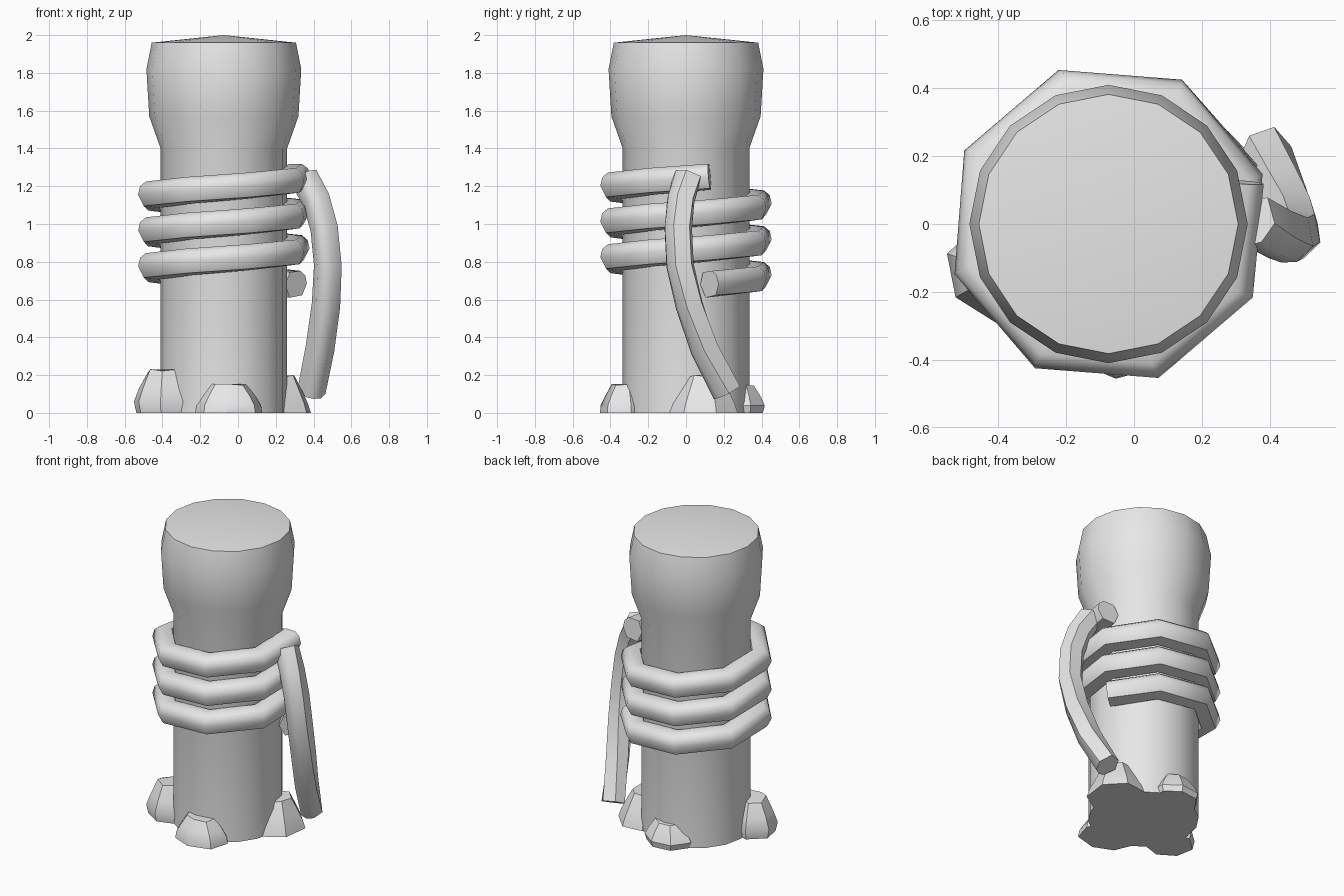
import bpy, bmesh, math, random
from mathutils import Vector

if "Cube" in bpy.data.objects:
    bpy.data.objects.remove(bpy.data.objects["Cube"], do_unlink=True)

AXIS = Vector((-0.075, 0, 0))

grey = bpy.data.materials.new("plain_grey")
grey.use_nodes = True
grey.diffuse_color = (0.8, 0.8, 0.8, 1)
grey.node_tree.nodes["Principled BSDF"].inputs["Base Color"].default_value = (0.8, 0.8, 0.8, 1)


def loft(name, rings, smooth_angle, tip=None):
    """Skin a list of point rings, closing the ends with caps or a tip."""
    bm = bmesh.new()
    loops = [[bm.verts.new(p) for p in ring] for ring in rings]
    n = len(loops[0])
    for a, b in zip(loops, loops[1:]):
        for i in range(n):
            j = (i + 1) % n
            bm.faces.new((a[i], a[j], b[j], b[i]))
    bm.faces.new(loops[0][::-1])
    if tip:
        top = bm.verts.new(tip)
        for i in range(n):
            bm.faces.new((loops[-1][i], loops[-1][(i + 1) % n], top))
    else:
        bm.faces.new(loops[-1])
    bmesh.ops.recalc_face_normals(bm, faces=bm.faces)
    mesh = bpy.data.meshes.new(name)
    bm.to_mesh(mesh)
    bm.free()
    mesh.materials.append(grey)
    obj = bpy.data.objects.new(name, mesh)
    bpy.context.collection.objects.link(obj)
    bpy.ops.object.select_all(action="DESELECT")
    obj.select_set(True)
    bpy.context.view_layer.objects.active = obj
    bpy.ops.object.shade_smooth_by_angle(angle=math.radians(smooth_angle))
    return obj


# Rope cross-section: rounded outside, hard lower edge
SECTION = [(.03, .07), (.063, .045), (.075, 0), (.045, -.06),
           (-.04, -.07), (-.075, 0), (-.045, .065)]


def rope(name, path, twist=0.0):
    """Sweep the section along a path, keeping it turned away from the post."""
    rings = []
    for i, p in enumerate(path):
        t = (path[min(i + 1, len(path) - 1)] - path[max(i - 1, 0)]).normalized()
        out = p - AXIS
        out.z = 0
        side = t.cross(out).normalized()
        out = side.cross(t)
        c, s = math.cos(twist), math.sin(twist)
        rings.append([p + out * (u * c - v * s) + side * (u * s + v * c) for u, v in SECTION])
    return loft(name, rings, 48)


# Post with a swollen head and a slightly peaked top
def circle(r, z, n=16):
    return [AXIS + Vector((r * math.cos(a), r * math.sin(a), z))
            for a in (math.tau * i / n for i in range(n))]


PROFILE = [(.335, 0), (.335, 1.4), (.395, 1.57), (.41, 1.82), (.382, 1.96)]
loft("post", [circle(r, z) for r, z in PROFILE], 40, AXIS + Vector((0, 0, 2)))

# Three descending turns of rope, eight straight runs per turn
coil = []
for i in range(25):
    a = math.radians(18) - math.tau * i / 8
    coil.append(AXIS + Vector((.402 * math.cos(a), .402 * math.sin(a), 1.25 - .0237 * i)))
rope("rope_coil", coil)

# Loose rope end hanging beside the post
HANG = [(.35, .01, 1.25), (.415, -.025, 1.13), (.458, -.04, .98), (.478, -.03, .78),
        (.468, .02, .57), (.436, .1, .34), (.39, .215, .11)]
rope("hanging_rope", [Vector(p) for p in HANG], 1.2)


# Rocks around the foot
def rock(name, x, y, rx, ry, height, bulge, seed):
    rng = random.Random(seed)
    n = 7
    jitter = [rng.uniform(.93, 1.07) for _ in range(n)]
    rings = []
    for scale, level in ((1 - bulge, 0), (1, .25), (.93 - .1 * (1 - bulge), .55), (.55, 1)):
        rings.append([(x + rx * scale * jitter[i] * math.cos(math.tau * i / n + seed),
                       y + ry * scale * jitter[i] * math.sin(math.tau * i / n + seed),
                       height * level * (rng.uniform(.9, 1) if level == 1 else 1))
                      for i in range(n)])
    return loft(name, rings, 35)


rock("left_side_rock", -.39, -.14, .165, .15, .235, .08, 1)
rock("front_rock", -.05, -.32, .17, .14, .16, -.03, 2)
rock("right_side_rock", .22, .1, .155, .18, .2, -.1, 3)
rock("back_rock", -.075, .29, .16, .14, .155, .08, 4)
